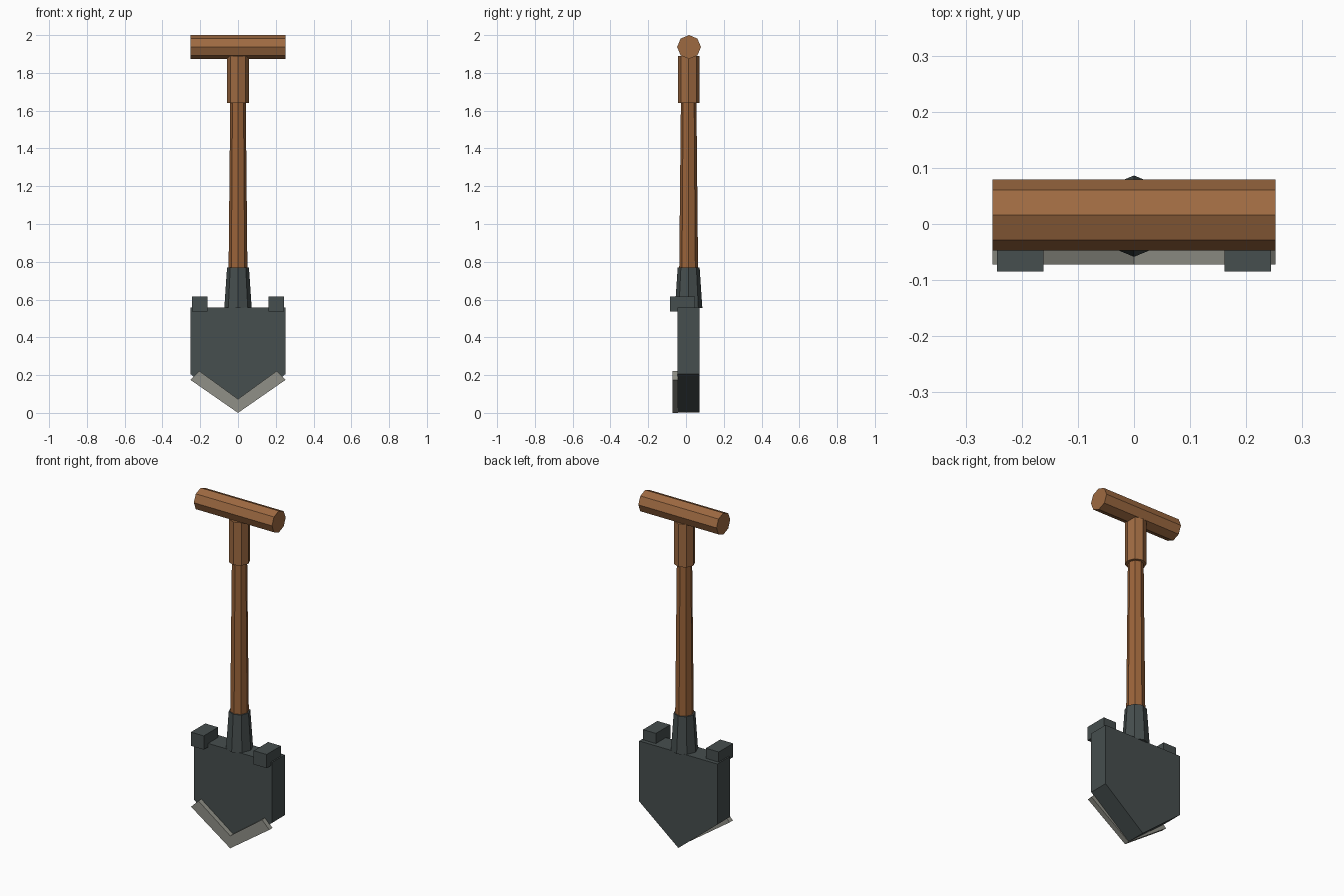
import bpy, bmesh, math
from mathutils import Matrix

if "Cube" in bpy.data.objects:
    bpy.data.objects.remove(bpy.data.objects["Cube"])


def material(name, rgb):
    m = bpy.data.materials.new(name)
    lin = [((c / 255 + 0.055) / 1.055) ** 2.4 for c in rgb]
    m.diffuse_color = (*lin, 1)
    m.use_nodes = True
    m.node_tree.nodes["Principled BSDF"].inputs["Base Color"].default_value = m.diffuse_color
    return m


GRIP_WOOD = material("grip wood", (158, 106, 65))
SHAFT_WOOD = material("shaft wood", (154, 99, 57))
IRON = material("dark iron", (70, 78, 78))
STEEL = material("sharpened steel", (144, 144, 135))
AXIS_Y = 0.014   # depth of the handle axis


def finish(name, bm, mat):
    bmesh.ops.recalc_face_normals(bm, faces=bm.faces)
    me = bpy.data.meshes.new(name)
    bm.to_mesh(me)
    bm.free()
    me.materials.append(mat)
    ob = bpy.data.objects.new(name, me)
    bpy.context.collection.objects.link(ob)
    return ob


def octagon_rod(name, z0, z1, r0, r1, mat):
    """Upright eight-sided rod with corners facing front, back and sides."""
    bm = bmesh.new()
    bmesh.ops.create_cone(bm, cap_ends=True, segments=8, radius1=r0, radius2=r1, depth=z1 - z0,
                          matrix=Matrix.Translation((0, AXIS_Y, (z0 + z1) / 2)))
    return finish(name, bm, mat)


def plate(name, outline, y0, y1, mat):
    """Extrude an x-z outline from y0 to y1."""
    bm = bmesh.new()
    face = bm.faces.new([bm.verts.new((x, y0, z)) for x, z in outline])
    ext = bmesh.ops.extrude_face_region(bm, geom=[face])
    verts = [v for v in ext["geom"] if isinstance(v, bmesh.types.BMVert)]
    bmesh.ops.translate(bm, verts=verts, vec=(0, y1 - y0, 0))
    return finish(name, bm, mat)


# Handle: tapered shaft, collar and iron socket
octagon_rod("shaft", 0.75, 1.66, 0.05, 0.041, SHAFT_WOOD)
octagon_rod("collar", 1.64, 1.89, 0.057, 0.057, GRIP_WOOD)
octagon_rod("socket", 0.555, 0.77, 0.0725, 0.058, IRON)

# Cross grip
bm = bmesh.new()
bmesh.ops.create_cone(bm, cap_ends=True, segments=8, radius1=0.063, radius2=0.063, depth=0.504,
                      matrix=Matrix.Translation((0, 0.016, 1.937)) @ Matrix.Rotation(math.pi / 2, 4, 'Y'))
finish("cross_grip", bm, GRIP_WOOD)

# Pointed blade
plate("blade", [(-0.252, 0.558), (-0.252, 0.206), (0, 0.002), (0.252, 0.206), (0.252, 0.558)],
      -0.045, 0.071, IRON)

# Mirrored foot rests and sharpened edge strips
for side, s in (("left", -1), ("right", 1)):
    plate(side + "_foot_rest", [(s * x, z) for x, z in
          ((0.161, 0.537), (0.244, 0.537), (0.244, 0.617), (0.161, 0.617))], -0.085, 0.047, IRON)
    plate(side + "_cutting_edge", [(s * x, z) for x, z in
          ((0, 0.0), (0.252, 0.175), (0.205, 0.222), (0, 0.073))], -0.072, -0.042, STEEL)
